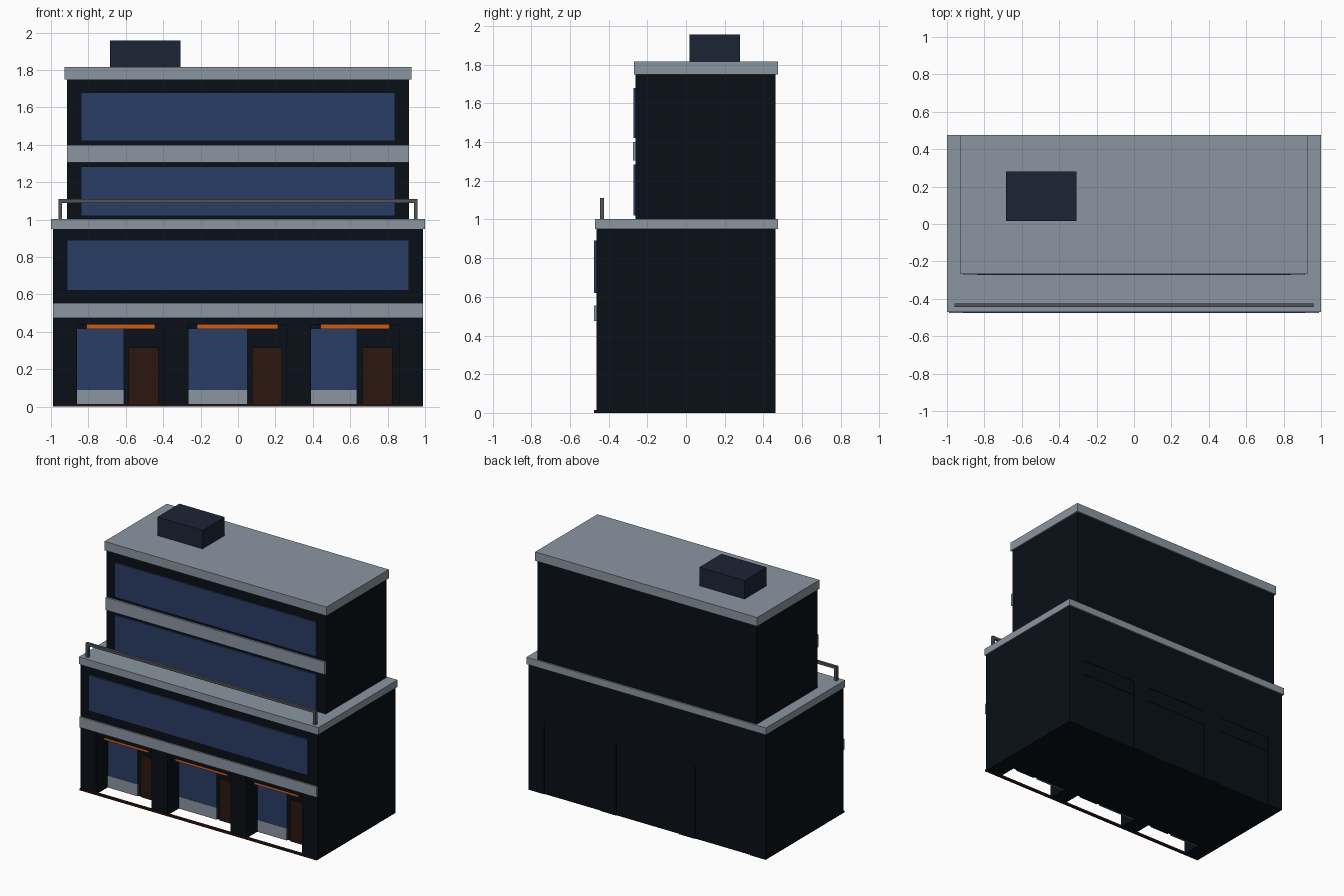
import bpy, bmesh

if "Cube" in bpy.data.objects:
    bpy.data.objects.remove(bpy.data.objects["Cube"])


def material(name, r, g, b):
    # colours are given as display values and stored as linear ones
    m = bpy.data.materials.new(name)
    m.diffuse_color = [(c / 255) ** 2.2 for c in (r, g, b)] + [1]
    m.use_nodes = True
    m.node_tree.nodes["Principled BSDF"].inputs["Base Color"].default_value = m.diffuse_color
    return m


DARK = material("dark_wall", 17, 23, 29)
CONCRETE = material("concrete", 138, 148, 160)
GLASS = material("blue_glass", 46, 64, 102)
ORANGE = material("orange", 200, 92, 32)
WOOD = material("dark_wood", 48, 29, 22)
NAVY = material("navy", 33, 40, 56)
METAL = material("metal", 82, 84, 90)


def finish(name, bm, mat):
    bmesh.ops.recalc_face_normals(bm, faces=bm.faces)
    mesh = bpy.data.meshes.new(name)
    bm.to_mesh(mesh)
    bm.free()
    mesh.materials.append(mat)
    ob = bpy.data.objects.new(name, mesh)
    bpy.context.collection.objects.link(ob)
    return ob


def box(name, x, y, z, mat):
    # box from its (min, max) range on each axis
    bm = bmesh.new()
    bmesh.ops.create_cube(bm, size=1)
    for v in bm.verts:
        v.co = [r[0] if c < 0 else r[1] for c, r in zip(v.co, (x, y, z))]
    return finish(name, bm, mat)


def extrude_front(name, outline, y0, y1, mat):
    # front outline (x, z) pushed back from y0 to y1
    bm = bmesh.new()
    face = bm.faces.new([bm.verts.new((x, y0, z)) for x, z in outline])
    new = bmesh.ops.extrude_face_region(bm, geom=[face])["geom"]
    bmesh.ops.translate(bm, vec=(0, y1 - y0, 0),
                        verts=[v for v in new if isinstance(v, bmesh.types.BMVert)])
    return finish(name, bm, mat)


FRONT, BACK = -0.463, 0.463
SHOP_Y = -0.315
TOP = 0.55

# shops: opening, window right edge, door, orange strip (x ranges)
shops = [
    ((-0.86, -0.40), -0.61, (-0.585, -0.425), (-0.81, -0.445)),
    ((-0.265, 0.26), 0.05, (0.075, 0.235), (-0.22, 0.215)),
    ((0.39, 0.86), 0.635, (0.665, 0.825), (0.44, 0.81)),
]

# lower storeys with three shop openings
outline = [(-0.99, 0.95), (-0.99, 0)]
for (a, b), *_ in shops:
    outline += [(a, 0), (a, TOP), (b, TOP), (b, 0)]
outline += [(0.99, 0), (0.99, 0.95)]
extrude_front("lower_walls", outline, FRONT, BACK, DARK)

# recessed shop fronts
for i, (opening, win_end, door, strip) in enumerate(shops, 1):
    box(f"shop_core_{i}", opening, (SHOP_Y, BACK - 0.006), (0, 0.44), DARK)
    box(f"shop_header_{i}", opening, (FRONT + 0.008, BACK - 0.003), (0.44, TOP), DARK)
    window = (opening[0], win_end)
    box(f"shop_window_{i}", window, (SHOP_Y - 0.01, SHOP_Y), (0.09, 0.418), GLASS)
    box(f"shop_sill_{i}", window, (SHOP_Y - 0.012, SHOP_Y), (0, 0.09), CONCRETE)
    box(f"shop_door_{i}", door, (SHOP_Y - 0.01, SHOP_Y), (0, 0.315), WOOD)
    box(f"shop_strip_{i}", strip, (-0.44, -0.42), (0.415, 0.44), ORANGE)

# lower facade
box("doorstep", (-0.99, 0.99), (-0.475, -0.455), (0, 0.014), WOOD)
box("lower_band", (-0.99, 0.99), (-0.475, FRONT), (0.475, 0.555), CONCRETE)
box("lower_window", (-0.915, 0.915), (-0.475, FRONT), (0.62, 0.89), GLASS)
box("terrace_slab", (-1, 1), (-0.47, 0.475), (0.95, 1.003), CONCRETE)

# upper storeys, set back
box("upper_walls", (-0.915, 0.915), (-0.26, BACK), (1.003, 1.75), DARK)
box("upper_band", (-0.915, 0.915), (-0.274, -0.26), (1.305, 1.40), CONCRETE)
for i, z in enumerate(((1.02, 1.285), (1.42, 1.68)), 1):
    box(f"upper_window_{i}", (-0.84, 0.84), (-0.271, -0.26), z, GLASS)
box("roof_slab", (-0.927, 0.927), (-0.268, 0.475), (1.75, 1.817), CONCRETE)
box("roof_unit", (-0.685, -0.308), (0.017, 0.28), (1.817, 1.957), NAVY)

# terrace railing
box("railing_bar", (-0.96, 0.96), (-0.445, -0.425), (1.09, 1.11), METAL)
for side, x in (("left", (-0.96, -0.94)), ("right", (0.94, 0.96))):
    box(f"railing_post_{side}", x, (-0.445, -0.425), (1.003, 1.09), METAL)
